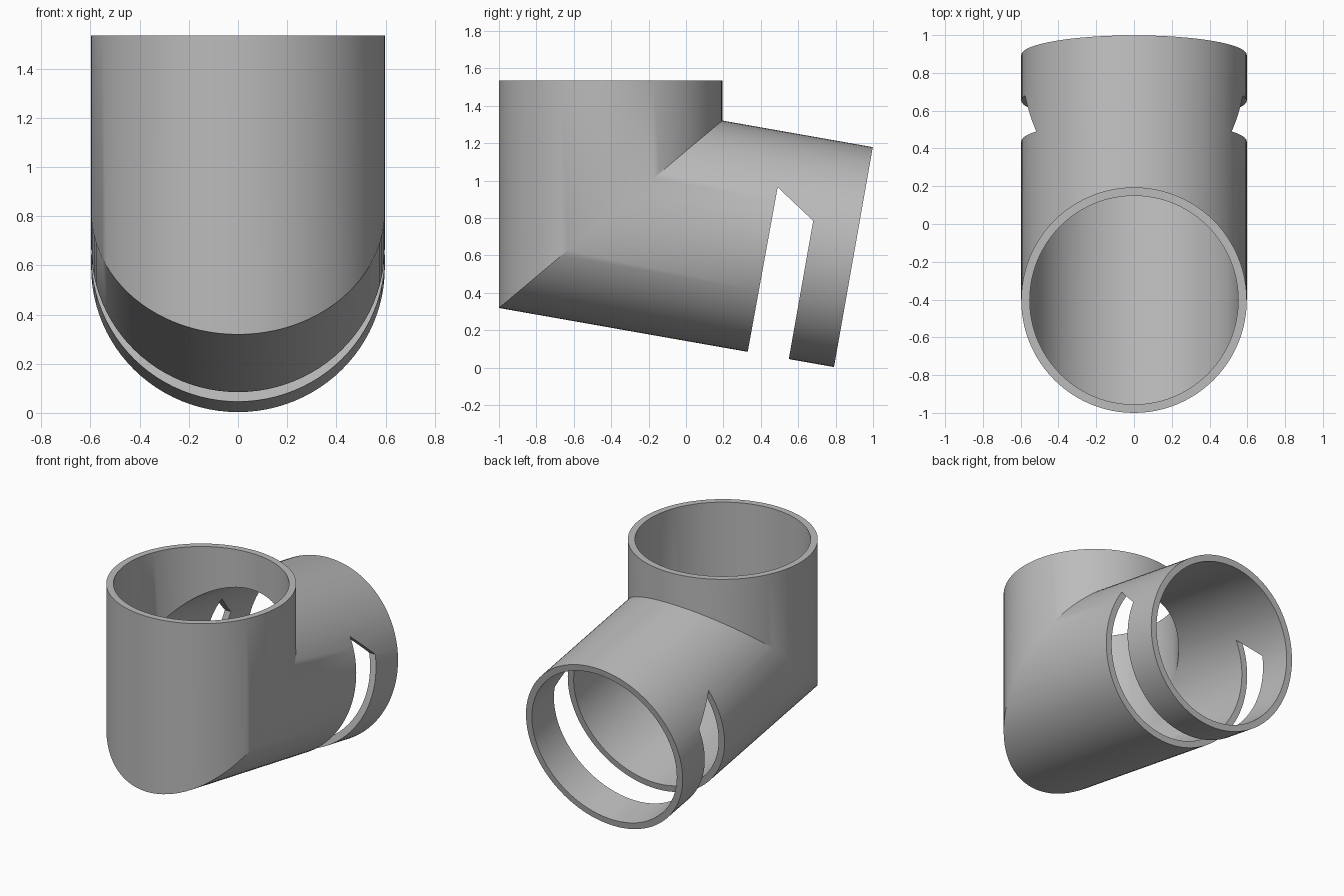
import bpy, bmesh, math
from mathutils import Vector

if "Cube" in bpy.data.objects:
    bpy.data.objects.remove(bpy.data.objects["Cube"])

SEGMENTS = 96
OUTER, INNER = 0.597, 0.552
TILT = math.radians(10)
MITRE = math.tan(math.radians(40))
AXIS_Y, MITRE_Z, TOP_Z = -0.403, 0.82, 1.535
LENGTH = 1.318

grey = bpy.data.materials.new("plain grey")
grey.use_nodes = True
colour = (0.5, 0.5, 0.5, 1)
grey.diffuse_color = colour
grey.node_tree.nodes["Principled BSDF"].inputs["Base Color"].default_value = colour


def new_object(name, bm):
    bmesh.ops.recalc_face_normals(bm, faces=bm.faces)
    mesh = bpy.data.meshes.new(name)
    bm.to_mesh(mesh)
    bm.free()
    mesh.materials.append(grey)
    obj = bpy.data.objects.new(name, mesh)
    bpy.context.collection.objects.link(obj)
    return obj


# Three rings per wall: upright mouth, mitre joint, tilted mouth
elbow_corner = Vector((0, AXIS_Y, MITRE_Z))
along = Vector((0, math.cos(TILT), -math.sin(TILT)))
across = Vector((0, math.sin(TILT), math.cos(TILT)))


def wall_rings(bm, radius):
    rings = [[], [], []]
    for i in range(SEGMENTS):
        a = 2 * math.pi * i / SEGMENTS
        x, s = radius * math.cos(a), radius * math.sin(a)
        rings[0].append(bm.verts.new((x, AXIS_Y + s, TOP_Z)))
        rings[1].append(bm.verts.new(elbow_corner + Vector((x, s, s * MITRE))))
        rings[2].append(bm.verts.new(elbow_corner + along * LENGTH + across * s + Vector((x, 0, 0))))
    return rings


# Hollow elbow pipe, a closed loop of outer wall, rim, inner wall, rim
bm = bmesh.new()
loop = wall_rings(bm, OUTER) + wall_rings(bm, INNER)[::-1]
for k, ring in enumerate(loop):
    following = loop[(k + 1) % len(loop)]
    for i in range(SEGMENTS):
        j = (i + 1) % SEGMENTS
        bm.faces.new((ring[i], ring[j], following[j], following[i]))
pipe = new_object("elbow_pipe", bm)

# Slot cutter with a slanted top, passing sideways through the lower pipe
bm = bmesh.new()
profile = [(0.28, -0.19), (0.49, 0.965), (0.68, 0.785), (0.508, -0.19)]
face = bm.faces.new([bm.verts.new((-1, y, z)) for y, z in profile])
extruded = bmesh.ops.extrude_face_region(bm, geom=[face])
bmesh.ops.translate(bm, vec=(2, 0, 0),
                    verts=[g for g in extruded["geom"] if isinstance(g, bmesh.types.BMVert)])
cutter = new_object("slot_cutter", bm)

slot = pipe.modifiers.new("slot", "BOOLEAN")
slot.operation = "DIFFERENCE"
slot.solver = "EXACT"
slot.object = cutter

# Apply the cut, drop the cutter, and shade smooth with sharp rims
bpy.ops.object.select_all(action="DESELECT")
pipe.select_set(True)
bpy.context.view_layer.objects.active = pipe
bpy.ops.object.modifier_apply(modifier="slot")
bpy.data.objects.remove(cutter)
bpy.ops.object.shade_smooth_by_angle(angle=math.radians(30))
